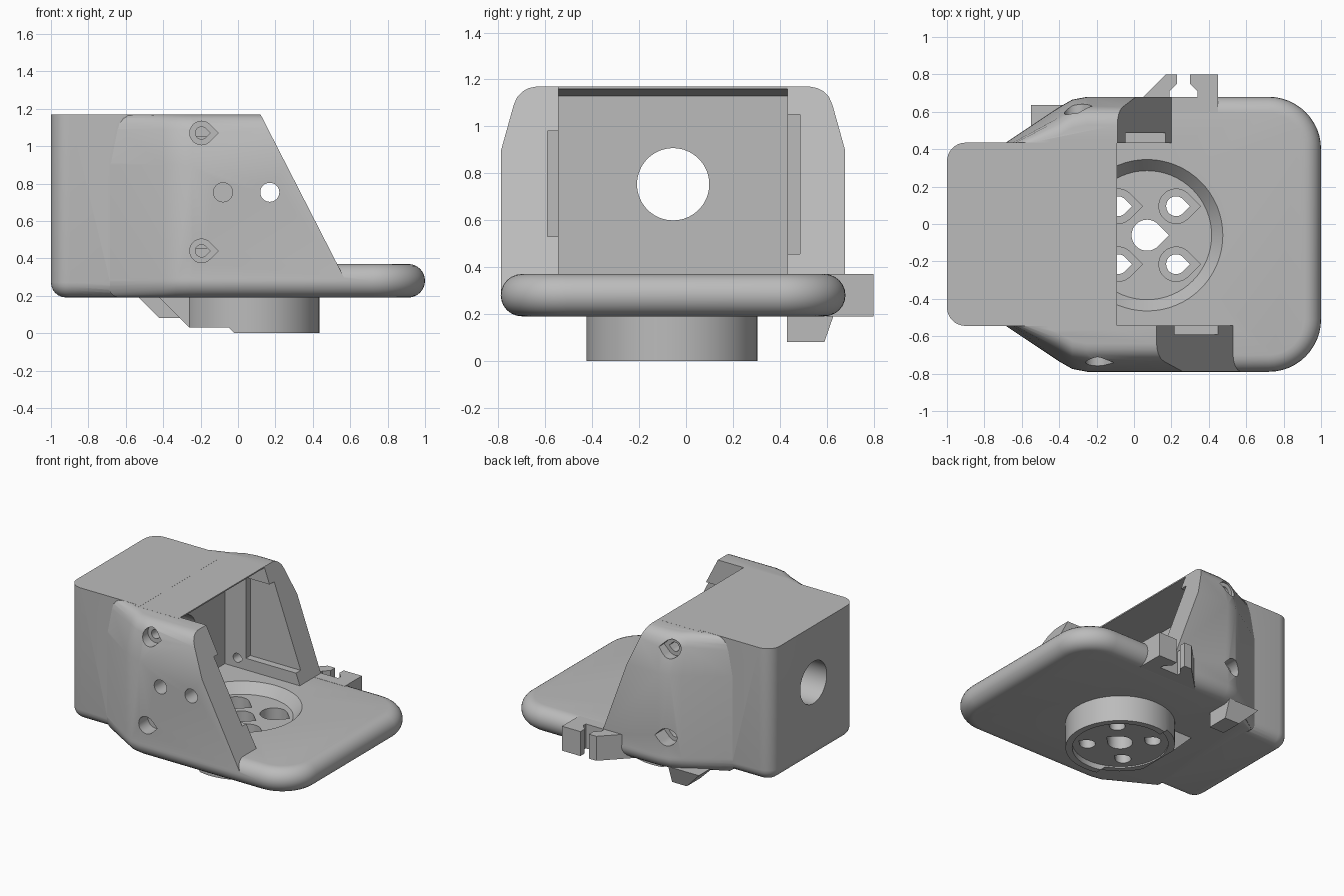
import bpy, bmesh
from math import sin, cos, pi, radians, sqrt

cube = bpy.data.objects.get("Cube")
if cube:
    bpy.data.objects.remove(cube, do_unlink=True)

grey = bpy.data.materials.new("plain_grey")
grey.use_nodes = True
COLOUR = (0.5, 0.5, 0.5, 1)
grey.diffuse_color = COLOUR
grey.node_tree.nodes["Principled BSDF"].inputs["Base Color"].default_value = COLOUR

CY = -0.055          # centre line of the housing
HALF = 0.735         # half width of plate and walls
HUB = (0.07, -0.06)  # centre of the round mount


def loft(name, rings):
    """Closed solid through rings of equal point count."""
    bm = bmesh.new()
    vs = [[bm.verts.new(p) for p in ring] for ring in rings]
    n = len(vs[0])
    for a, b in zip(vs, vs[1:]):
        for i in range(n):
            j = (i + 1) % n
            bm.faces.new((a[i], a[j], b[j], b[i]))
    bm.faces.new(vs[0][::-1])
    bm.faces.new(vs[-1])
    bmesh.ops.recalc_face_normals(bm, faces=bm.faces)
    mesh = bpy.data.meshes.new(name)
    bm.to_mesh(mesh)
    bm.free()
    mesh.materials.append(grey)
    ob = bpy.data.objects.new(name, mesh)
    bpy.context.collection.objects.link(ob)
    return ob


def prism(name, pts, axis, a, b):
    place = {"x": lambda u, v, w: (w, u, v), "y": lambda u, v, w: (u, w, v),
             "z": lambda u, v, w: (u, v, w)}[axis]
    return loft(name, [[place(u, v, w) for u, v in pts] for w in (a, b)])


def block(name, x, y, z):
    return prism(name, [(x[0], y[0]), (x[1], y[0]), (x[1], y[1]), (x[0], y[1])], "z", *z)


def arc(c, r, a0, a1, n):
    return [(c[0] + r * cos(radians(a0 + (a1 - a0) * i / n)),
             c[1] + r * sin(radians(a0 + (a1 - a0) * i / n))) for i in range(n + 1)]


def circle(c, r, n=64):
    return arc(c, r, 0, 360 - 360 / n, n - 1)


def drop(c, r):
    return arc(c, r, 45, 315, 30) + [(c[0] + r * sqrt(2), c[1])]


def combine(ob, other, op):
    mod = ob.modifiers.new(op, "BOOLEAN")
    mod.operation, mod.solver, mod.object = op, "EXACT", other
    bpy.context.view_layer.objects.active = ob
    bpy.ops.object.modifier_apply(modifier=mod.name)
    bpy.data.objects.remove(other, do_unlink=True)


def add(ob, other):
    combine(ob, other, "UNION")


def cut(ob, other):
    combine(ob, other, "DIFFERENCE")


def at(pts, z):
    return [(x, y, z) for x, y in pts]


def flank(d):
    """Left half of the outline, from the wide side to the narrow end, inset by d."""
    h = HALF - d
    side = [(-0.25, h), (-0.33, h - 0.015), (-0.4, h - 0.055), (-0.7 + 0.7 * d, 0.48)]
    return [(x, CY + y) for x, y in side] + [(x, CY - y) for x, y in side[::-1]]


def plate_outline(d):
    r, x, y = 0.28, 0.72, HALF - 0.28
    return (arc((x, CY - y), r - d, -90, 0, 12) + arc((x, CY + y), r - d, 0, 90, 12)
            + flank(d))


def wall_outline(d):
    return [(0.7, CY - HALF + d), (0.7, CY + HALF - d)] + flank(d)


def box_outline(d):
    h, r = 0.49 - d, 0.1 - d
    x = -1 + d + r
    return ([(-0.41, CY - h), (-0.41, CY + h)] + arc((x, CY + h - r), r, 90, 180, 8)
            + arc((x, CY - h + r), r, 180, 270, 8))


# Base plate with a fully rounded rim
rings = []
for i in range(13):
    t = -pi / 2 + pi * i / 12
    rings.append(at(plate_outline(0.09 * (1 - cos(t))), 0.28 + 0.09 * sin(t)))
housing = loft("housing", rings)

# Side walls: tapered shoulder, sloped open end, hollow middle
walls = loft("side_walls", [at(wall_outline(d), z) for z, d in (
    (0.27, 0.002), (0.9, 0.002), (1.09, 0.055), (1.125, 0.07),
    (1.15, 0.095), (1.163, 0.12), (1.169, 0.15))])
for low, high, y0, y1 in ((0.617, 0.069, -1, 0), (0.262, -0.126, -0.2, 1)):
    cut(walls, prism("slope_cutter", [(low, 0.2), (high, 1.27), (1.5, 1.27), (1.5, 0.2)],
                     "y", y0, y1))
cut(walls, block("cavity_cutter", (-0.42, 1), (CY - 0.488, CY + 0.488), (0.1, 1.3)))

# Rear box with rounded lower edge
rings = []
for i in range(7):
    t = pi / 2 * i / 6
    rings.append(at(box_outline(0.08 * (1 - sin(t))), 0.271 - 0.08 * cos(t)))
rings.append(at(box_outline(0), 1.17))
add(walls, loft("rear_box", rings))

# Thin roof, tapering towards the opening
add(walls, prism("roof", [(-0.45, 1.125), (-0.09, 1.16), (-0.09, 1.1695), (-0.45, 1.1695)],
                 "y", CY - 0.51, CY + 0.51))
add(housing, walls)

# Round mount under the plate with its neck
mount = prism("round_mount", circle(HUB, 0.365), "z", 0, 0.25)
add(mount, block("mount_neck", (-0.5, 0), (HUB[1] - 0.155, HUB[1] + 0.155), (0.01, 0.24)))
cut(mount, prism("neck_cutter", [(-0.7, -0.1), (0.08, -0.1), (-0.05, 0.03),
                                 (-0.26, 0.03), (-0.7, 0.47)], "y", -1, 1))
cut(mount, prism("mount_recess", circle(HUB, 0.32), "z", -0.1, 0.04))
add(housing, mount)

# Small peg under the rear shoulder
add(housing, loft("under_peg", [
    at([(x0, 0.43), (-0.3, 0.43), (-0.3, y1), (x0, y1)], z)
    for x0, y1, z in ((-0.42, 0.59, 0.08), (-0.55, 0.635, 0.21))]))

# Cable clip on the back edge
clip = prism("cable_clip", [(-0.03, 0.6), (0.45, 0.6), (0.45, 0.8), (0.17, 0.8)],
             "z", 0.19, 0.37)
add(housing, clip)
cut(housing, prism("clip_pocket", [(0.19, 0.68), (0.34, 0.68), (0.34, 0.71), (0.3, 0.75),
                                   (0.3, 0.9), (0.23, 0.9), (0.23, 0.75), (0.19, 0.71)],
                   "z", 0.1, 0.5))

# Dished seat in the plate with screw holes
cut(housing, loft("seat_cutter", [at(circle(HUB, r), z) for r, z in
                                  ((0.345, 0.3), (0.405, 0.37), (0.405, 0.42))]))
cut(housing, prism("centre_hole", drop(HUB, 0.083), "z", -0.1, 0.5))
for sx in (-1, 1):
    for sy in (-1, 1):
        c = (HUB[0] + 0.155 * sx, HUB[1] + 0.155 * sy)
        cut(housing, prism("screw_hole", drop(c, 0.053), "z", -0.1, 0.5))
        cut(housing, prism("screw_sink", drop(c, 0.092), "z", 0.17, 0.34))

# Slots inside the side walls
cut(housing, block("front_slot", (-0.24, 1), (-0.59, -0.5), (0.53, 0.98)))
cut(housing, block("back_slot", (-0.24, 1), (0.4, 0.487), (0.455, 1.05)))

# Teardrop screw holes in both walls
for x, inner, outer, sink in ((-0.195, -0.5, -1, -0.68), (-0.31, 0.4, 1, 0.57)):
    for z in (0.44, 1.07):
        cut(housing, prism("wall_hole", drop((x, z), 0.033), "y", inner, outer))
        cut(housing, prism("wall_sink", drop((x, z), 0.063), "y", sink, outer))

# Round holes in the front wall and the rear bore
for x in (-0.08, 0.17):
    cut(housing, prism("round_hole", circle((x, 0.753), 0.051, 32), "y", -1, -0.45))
cut(housing, prism("rear_bore", circle((CY, 0.753), 0.154), "x", -1.2, -0.3))

# Smooth curves, sharp edges
bpy.ops.object.select_all(action="DESELECT")
housing.select_set(True)
bpy.context.view_layer.objects.active = housing
bpy.ops.object.shade_smooth_by_angle(angle=radians(25))
